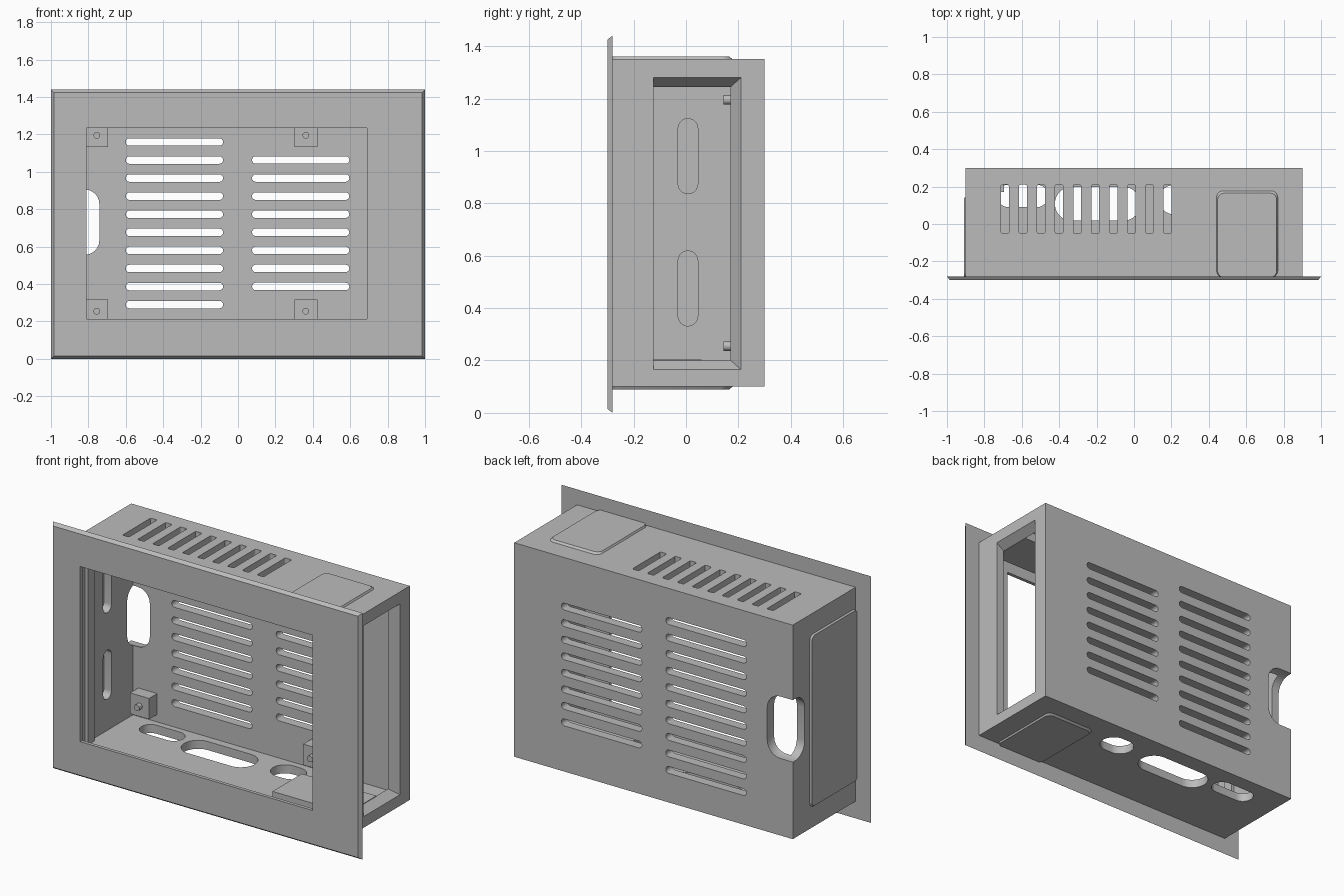
import bpy, bmesh, math
from mathutils import Vector

old = bpy.data.objects.get("Cube")
if old:
    bpy.data.objects.remove(old, do_unlink=True)

grey = bpy.data.materials.new("plain_grey")
grey.use_nodes = True
colour = (0.5, 0.5, 0.5, 1)
grey.diffuse_color = colour
grey.node_tree.nodes["Principled BSDF"].inputs["Base Color"].default_value = colour


def place(axis, u, v, d):
    return {"x": Vector((d, u, v)), "y": Vector((u, d, v)), "z": Vector((u, v, d))}[axis]


def outline(u0, u1, v0, v1, r=0.0, steps=8):
    """Rectangle, with rounded corners when r is above zero."""
    if r == 0:
        return [(u0, v0), (u1, v0), (u1, v1), (u0, v1)]
    pts = []
    corners = [(u1 - r, v1 - r), (u0 + r, v1 - r), (u0 + r, v0 + r), (u1 - r, v0 + r)]
    for k, (cu, cv) in enumerate(corners):
        for i in range(steps + 1):
            a = math.pi / 2 * (k + i / steps)
            pts.append((cu + r * math.cos(a), cv + r * math.sin(a)))
    return pts


def loft_into(bm, axis, d0, pts0, d1, pts1=None):
    """Add a closed solid between two outlines."""
    pts1 = pts1 or pts0
    a = [bm.verts.new(place(axis, u, v, d0)) for u, v in pts0]
    b = [bm.verts.new(place(axis, u, v, d1)) for u, v in pts1]
    bm.faces.new(a)
    bm.faces.new(b[::-1])
    n = len(a)
    for i in range(n):
        j = (i + 1) % n
        bm.faces.new((a[j], a[i], b[i], b[j]))


def solid(name, *parts):
    """Make one object from (axis, d0, outline, d1[, outline]) solids."""
    bm = bmesh.new()
    for p in parts:
        loft_into(bm, *p)
    bmesh.ops.remove_doubles(bm, verts=bm.verts, dist=0.0002)
    bmesh.ops.recalc_face_normals(bm, faces=bm.faces)
    me = bpy.data.meshes.new(name)
    bm.to_mesh(me)
    bm.free()
    me.materials.append(grey)
    ob = bpy.data.objects.new(name, me)
    bpy.context.collection.objects.link(ob)
    return ob


def cut(target, cutter):
    """Subtract the cutter, bake the result and drop the cutter."""
    mod = target.modifiers.new("cut", "BOOLEAN")
    mod.operation = "DIFFERENCE"
    mod.solver = "EXACT"
    mod.object = cutter
    bpy.context.view_layer.update()
    deps = bpy.context.evaluated_depsgraph_get()
    me = bpy.data.meshes.new_from_object(target.evaluated_get(deps))
    target.modifiers.clear()
    target.data = me
    bpy.data.objects.remove(cutter, do_unlink=True)


# Housing: hollow box, open at the front
housing = solid("housing", ("y", -0.285, outline(-0.9, 0.9, 0.1, 1.35), 0.3))
cut(housing, solid("cavity", ("y", -0.4, outline(-0.85, 0.85, 0.15, 1.3), 0.245)))

# Vents in the back wall
pitch = 0.0966
back = []
for x0, z_first, count in ((-0.6, 0.29, 10), (0.075, 0.387, 8)):
    for i in range(count):
        z = z_first + i * pitch
        back.append(("y", 0.2, outline(x0, x0 + 0.52, z - 0.02, z + 0.02, 0.0195, 4), 0.4))
cut(housing, solid("back_vents", *back))

# Vents in the top wall
top = []
for i in range(10):
    x = -0.69 + i * pitch
    top.append(("z", 1.25, outline(x - 0.021, x + 0.021, -0.05, 0.21, 0.008, 3), 1.4))
cut(housing, solid("top_vents", *top))

# Cable holes in the floor: centre x, centre y, half length, radius
floor = []
for x, y, half, r in ((-0.595, 0.15, 0.135, 0.06), (-0.195, 0.108, 0.228, 0.09),
                      (0.235, 0.13, 0.1, 0.078)):
    floor.append(("z", 0.05, outline(x - half, x + half, y - r, y + r, r * 0.99, 10), 0.2))
cut(housing, solid("floor_holes", *floor))

# Side window with sloped reveals
cut(housing, solid("side_window", ("x", 0.84, outline(-0.125, 0.162, 0.208, 1.237),
                                   0.91, outline(-0.125, 0.218, 0.158, 1.287))))

# Finger slots in the other side wall
cut(housing, solid("side_slots", *[
    ("x", -0.95, outline(-0.03, 0.045, z - 0.143, z + 0.143, 0.037), -0.8)
    for z in (0.475, 0.98)]))

# Rounded notch through the rear corner
notch = solid("corner_notch", ("y", 0.19, outline(-1.05, -0.735, 0.55, 0.912), 0.5))
bev = notch.modifiers.new("round", "BEVEL")
bev.width = 0.085
bev.segments = 6
cut(housing, notch)

# Front flange, chamfered towards the front, with the display opening
flange = solid("front_flange", ("y", -0.3, outline(-0.985, 0.985, 0.015, 1.425),
                                -0.28, outline(-1, 1, 0, 1.44)))
cut(flange, solid("opening", ("y", -0.5, outline(-0.81, 0.69, 0.212, 1.235), 0)))

# Corner mounts with locating pegs
for x, side in ((-0.755, "right"), (0.363, "left")):
    for z, level in ((0.255, "lower"), (1.195, "upper")):
        h = 0.061
        solid(f"mount_{level}_{side}", ("y", 0.17, outline(x - h, x + h, z - h, z + h), 0.246))
        r = 0.018
        solid(f"peg_{level}_{side}",
              ("y", 0.143, outline(x - r, x + r, z - r, z + r, r, 5), 0.172))

# Raised cover plates on top and bottom, with thickened pads inside
for level, wall, out, pad0, pad1 in (("top", 1.348, 1.36, 1.247, 1.302),
                                     ("bottom", 0.102, 0.09, 0.148, 0.203)):
    solid(f"{level}_plate", ("z", wall, outline(0.44, 0.77, -0.285, 0.18, 0.035, 5),
                             out, outline(0.447, 0.763, -0.285, 0.165, 0.035, 5)))
    solid(f"{level}_inner_pad", ("z", pad0, outline(0.37, 0.852, -0.21, 0.06), pad1))

# Side cover plate that closes the finger slots, and a rib inside
solid("side_plate", ("x", -0.898, outline(-0.285, 0.145, 0.22, 1.23, 0.03, 5),
                     -0.91, outline(-0.285, 0.138, 0.227, 1.223, 0.03, 5)))
solid("side_rib", ("x", -0.852, outline(-0.2, -0.14, 0.15, 1.3), -0.83))

# Smooth the curved cuts, keep the edges crisp
bpy.ops.object.select_all(action="DESELECT")
for ob in bpy.context.collection.objects:
    if ob.type == "MESH" and grey.name in ob.data.materials:
        ob.select_set(True)
        bpy.context.view_layer.objects.active = ob
bpy.ops.object.shade_smooth_by_angle(angle=math.radians(30))
